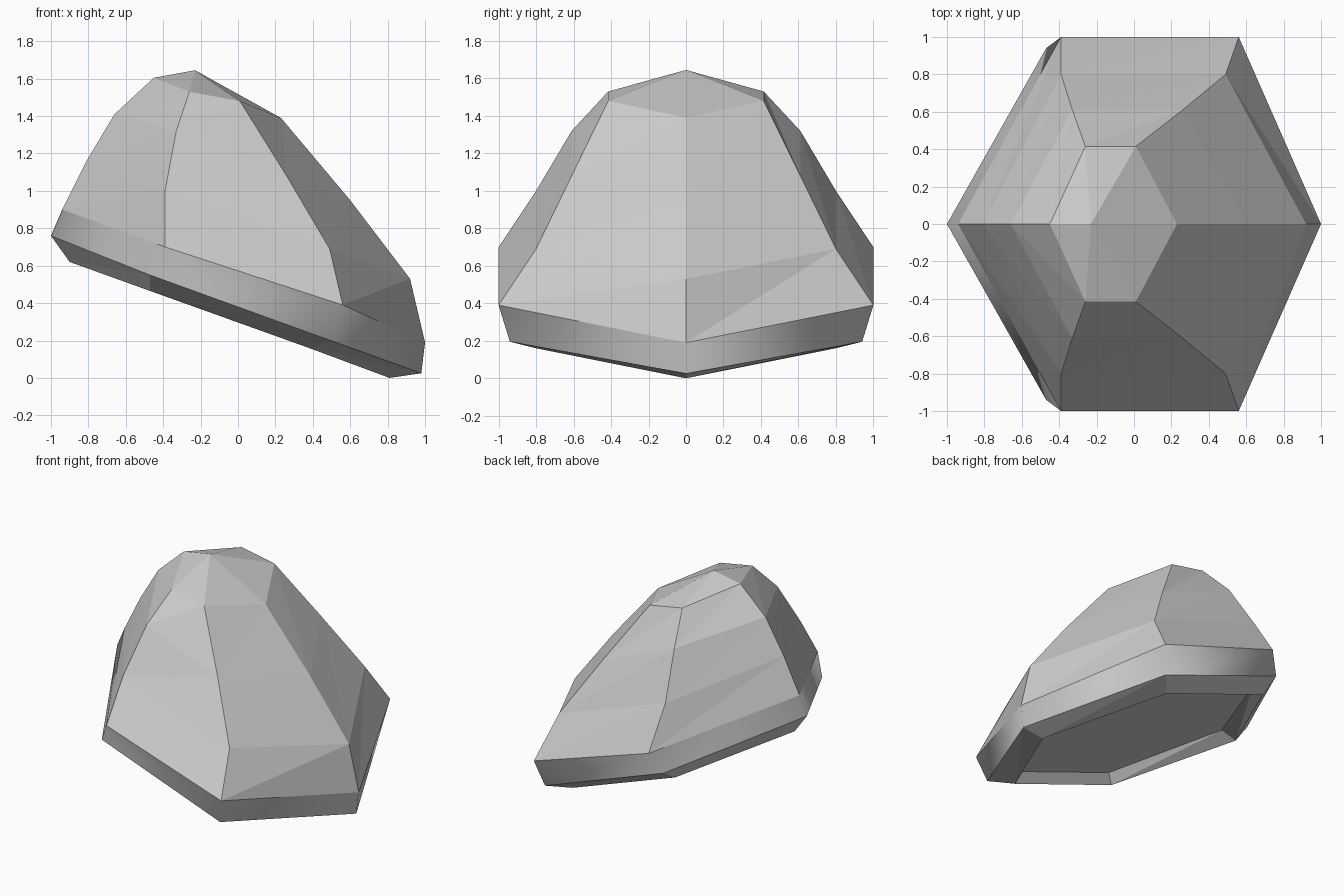
import bpy
import bmesh

cube = bpy.data.objects.get("Cube")
if cube:
    bpy.data.objects.remove(cube, do_unlink=True)

# Plain stone grey
stone = bpy.data.materials.new("stone_grey")
stone.use_nodes = True
colour = (0.6, 0.6, 0.6, 1)
stone.diffuse_color = colour
stone.node_tree.nodes["Principled BSDF"].inputs["Base Color"].default_value = colour

bm = bmesh.new()


def ring(left, front_left, front_right, right, depth):
    """Tilted hexagon mirrored across y; each corner is (x, z)."""
    corners = [(left, 0), (front_left, -depth), (front_right, -depth),
               (right, 0), (front_right, depth), (front_left, depth)]
    return [bm.verts.new((x, y, z)) for (x, z), y in corners]


# Cross-sections from the sunken underside, round the rim, to the crown
rings = [
    ring((-0.775, 0.655), (-0.415, 0.525), (0.375, 0.24), (0.735, 0.106), 0.76),
    ring((-0.90, 0.62), (-0.47, 0.465), (0.38, 0.16), (0.81, 0.0), 0.80),
    ring((-1.00, 0.76), (-0.47, 0.55), (0.51, 0.195), (0.98, 0.025), 0.94),
    ring((-0.94, 0.90), (-0.39, 0.70), (0.56, 0.39), (1.00, 0.19), 1.00),
    ring((-0.81, 1.16), (-0.39, 1.00), (0.49, 0.69), (0.92, 0.53), 0.80),
    ring((-0.66, 1.41), (-0.33, 1.32), (0.26, 1.08), (0.60, 0.95), 0.61),
    ring((-0.45, 1.605), (-0.26, 1.53), (0.01, 1.48), (0.23, 1.39), 0.415),
]

# Faceted walls, with one softly shaded band above the bottom bevel
for level, (low, high) in enumerate(zip(rings, rings[1:])):
    for i in range(6):
        j = (i + 1) % 6
        for tri in ((low[i], low[j], high[j]), (low[i], high[j], high[i])):
            face = bm.faces.new(tri)
            face.smooth = level == 2

# Flat floor of the underside recess and pointed crown
bm.faces.new(list(reversed(rings[0])))
apex = bm.verts.new((-0.23, 0, 1.645))
for i in range(6):
    bm.faces.new((rings[-1][i], rings[-1][(i + 1) % 6], apex))

# Keep the borders of the soft band crisp
for edge in bm.edges:
    if len({face.smooth for face in edge.link_faces}) > 1:
        edge.smooth = False

mesh = bpy.data.meshes.new("rock")
bm.to_mesh(mesh)
bm.free()
mesh.materials.append(stone)
rock = bpy.data.objects.new("rock", mesh)
bpy.context.collection.objects.link(rock)
